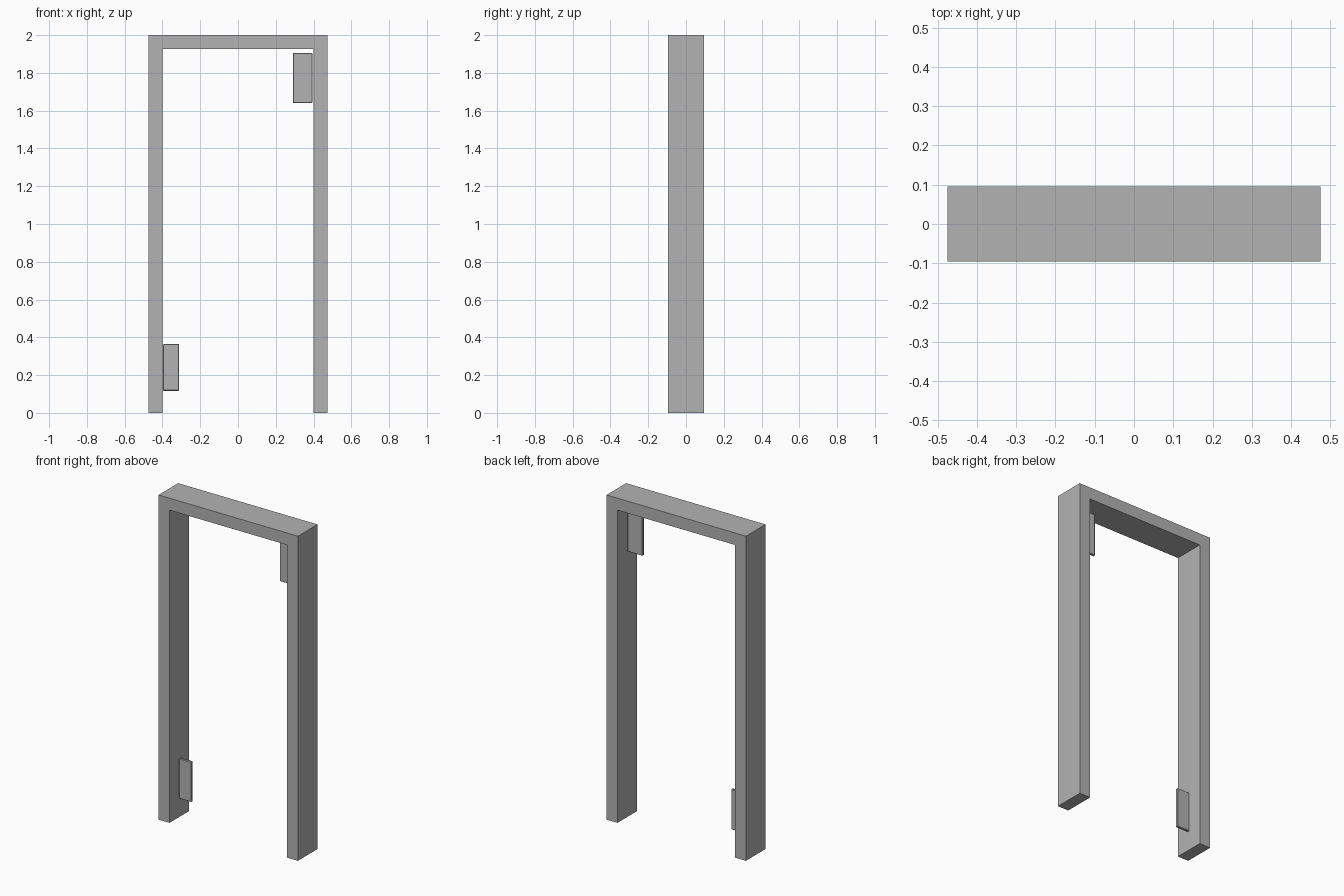
import bpy

cube = bpy.data.objects.get("Cube")
if cube:
    bpy.data.objects.remove(cube, do_unlink=True)

# One plain grey for the whole frame
GREY = (0.45, 0.45, 0.45, 1.0)
grey = bpy.data.materials.new("plain_grey")
grey.use_nodes = True
grey.diffuse_color = GREY
grey.node_tree.nodes["Principled BSDF"].inputs["Base Color"].default_value = GREY


def box(name, x, y, z, bevel=0.0):
    """Box spanning the given (low, high) ranges."""
    ranges = (x, y, z)
    bpy.ops.mesh.primitive_cube_add(size=1, location=[(a + b) / 2 for a, b in ranges])
    obj = bpy.context.object
    obj.name = name
    obj.scale = [b - a for a, b in ranges]
    bpy.ops.object.transform_apply(location=False, rotation=False, scale=True)
    obj.data.materials.append(grey)
    if bevel:
        mod = obj.modifiers.new("soft_edges", "BEVEL")
        mod.width = bevel
        mod.segments = 1
    return obj


HALF_WIDTH, INNER, HEIGHT, BEAM_BOTTOM = 0.475, 0.4, 2.0, 1.926
DEPTH = (-0.095, 0.095)
PLATE = (-0.008, 0.008)

# Door frame: two posts carrying a full-width top beam
box("left_post", (INNER, HALF_WIDTH), DEPTH, (0, BEAM_BOTTOM))
box("right_post", (-HALF_WIDTH, -INNER), DEPTH, (0, BEAM_BOTTOM))
box("top_beam", (-HALF_WIDTH, HALF_WIDTH), DEPTH, (BEAM_BOTTOM, HEIGHT))

# Thin hinge plates standing just clear of the posts
box("upper_hinge_plate", (0.29, 0.394), PLATE, (1.64, 1.905), 0.003)
box("lower_hinge_plate", (-0.397, -0.312), PLATE, (0.117, 0.365), 0.003)
